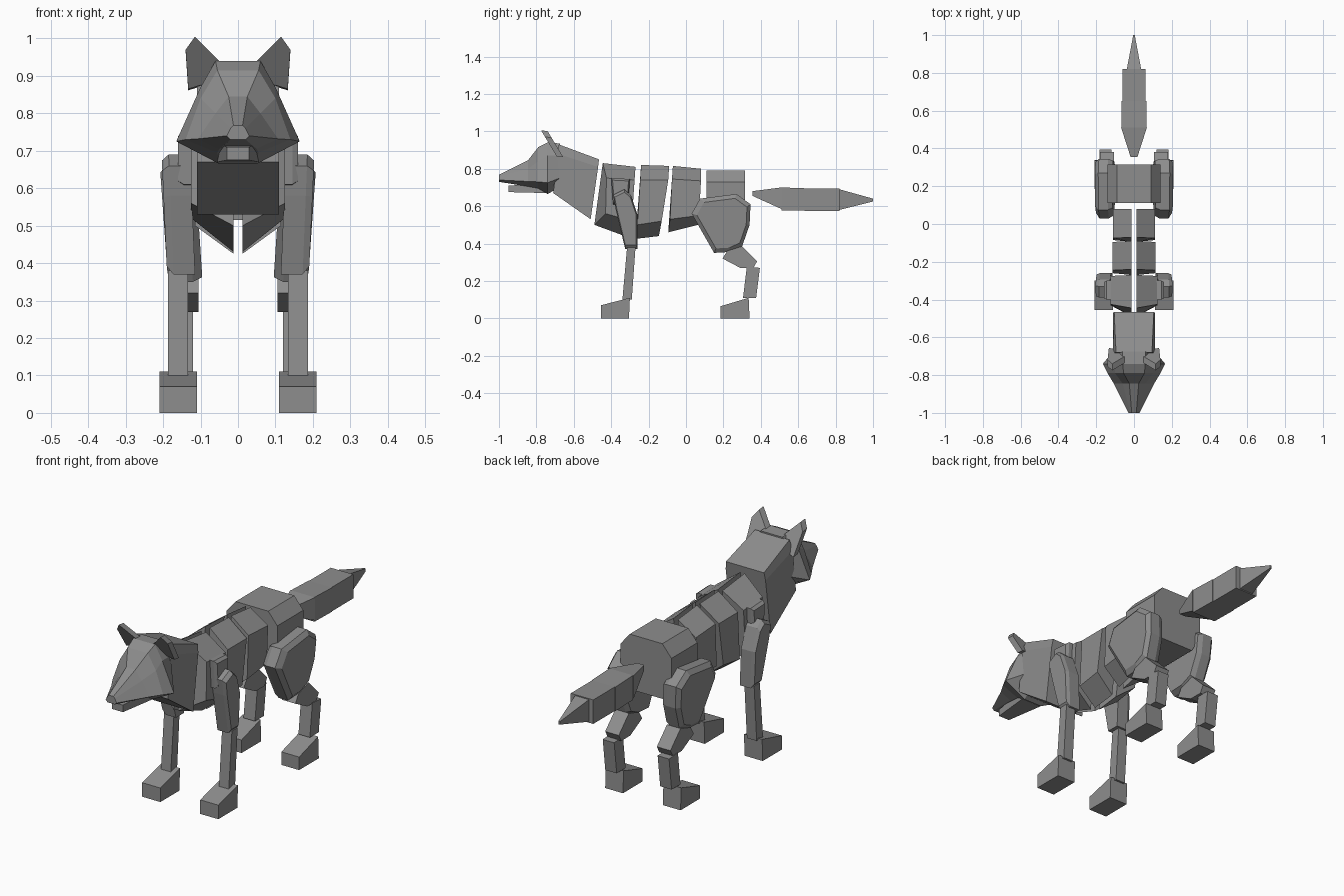
import bpy, bmesh

fur = bpy.data.materials.new("grey_fur")
fur.diffuse_color = (0.27, 0.27, 0.27, 1)


def loft(name, rings, mirror=False):
    """Skin a list of equal-length point rings, with capped ends."""
    bm = bmesh.new()
    loops = [[bm.verts.new(p) for p in r] for r in rings]
    n = len(loops[0])
    for a, b in zip(loops, loops[1:]):
        for i in range(n):
            j = (i + 1) % n
            bm.faces.new((a[i], a[j], b[j], b[i]))
    bm.faces.new(loops[0][::-1])
    bm.faces.new(loops[-1])
    bmesh.ops.recalc_face_normals(bm, faces=bm.faces)
    me = bpy.data.meshes.new(name)
    bm.to_mesh(me)
    bm.free()
    me.materials.append(fur)
    ob = bpy.data.objects.new(name, me)
    bpy.context.collection.objects.link(ob)
    if mirror:
        m = ob.modifiers.new("mirror", 'MIRROR')
        m.use_mirror_merge = False
    return ob


def side_part(name, profile, slices, lean=0.0):
    """Mirrored limb from a (y, z) side profile; slices are (x, profile scale)."""
    cy = sum(p[0] for p in profile) / len(profile)
    cz = sum(p[1] for p in profile) / len(profile)
    loft(name, [[(x + lean * (z - cz), cy + (y - cy) * s, cz + (z - cz) * s)
                 for y, z in profile] for x, s in slices], True)


def symmetric(y, half):
    """Full ring at depth y from right-half (x, z) points, top to bottom."""
    return [(x, y, z) for x, z in half] + [(-x, y, z) for x, z in half[::-1]]


# Torso: split half segments, each end = inner top, outer top, outer low, inner low (y, z)
def torso(name, width, front, back):
    xs = (0.012, width, width, 0.012)
    loft(name, [[(x, y, z) for x, (y, z) in zip(xs, end)] for end in (front, back)], True)


torso("chest", 0.125,
      [(-.445, .83), (-.425, .75), (-.43, .56), (-.49, .50)],
      [(-.27, .81), (-.275, .74), (-.29, .52), (-.30, .43)])
torso("ribs", 0.115,
      [(-.24, .82), (-.245, .74), (-.26, .50), (-.27, .425)],
      [(-.09, .815), (-.095, .74), (-.13, .52), (-.145, .44)])
torso("belly", 0.11,
      [(-.07, .815), (-.075, .745), (-.085, .53), (-.095, .46)],
      [(.08, .80), (.08, .735), (.07, .55), (.065, .50)])

# Hips
hip = [(.09, .79), (.14, .73), (.14, .60), (.09, .515)]
loft("hips", [symmetric(.11, hip), symmetric(.315, hip)])

# Neck: slanted block
loft("neck", [
    [(.095, -.68, .93), (.11, -.685, .88), (.11, -.71, .67),
     (-.11, -.71, .67), (-.11, -.685, .88), (-.095, -.68, .93)],
    [(.105, -.465, .85), (.11, -.47, .81), (.11, -.51, .53),
     (-.11, -.51, .53), (-.11, -.47, .81), (-.105, -.465, .85)]])

# Head: skull, wide cheeks, brow and pointed muzzle
loft("head", [
    symmetric(-.675, [(.06, .935), (.10, .87), (.11, .75), (.06, .70)]),
    symmetric(-.74, [(.06, .94), (.10, .87), (.165, .725), (.05, .665)]),
    symmetric(-.79, [(.055, .915), (.10, .84), (.14, .73), (.055, .695)]),
    symmetric(-.845, [(.025, .845), (.06, .80), (.107, .732), (.05, .705)]),
    symmetric(-1, [(.012, .768), (.02, .76), (.03, .74), (.02, .73)])])

# Lower jaw
loft("lower_jaw", [
    symmetric(-.75, [(.055, .72), (.055, .67)]),
    symmetric(-.95, [(.03, .71), (.03, .675)])])

# Ears: thin forward-leaning plates
ear = [(.115, 1.005), (.14, .97), (.133, .865), (.085, .88), (.035, .925)]
loft("ear", [[(x, -.775 + (1.005 - z) * .6 + d, z - d * .1) for x, z in ear]
             for d in (0, .035)], True)

# Front legs
side_part("shoulder", [(-.40, .75), (-.30, .745), (-.31, .60), (-.39, .61)],
          [(.11, 1), (.145, 1), (.16, .85)])
side_part("front_upper_leg",
          [(-.39, .66), (-.33, .69), (-.295, .66), (-.26, .555),
           (-.26, .37), (-.325, .37), (-.375, .58)],
          [(.122, 1), (.18, 1), (.198, .88)], .04)
side_part("front_lower_leg", [(-.315, .38), (-.27, .38), (-.29, .10), (-.34, .10)],
          [(.133, 1), (.187, 1)])
side_part("front_paw", [(-.455, .07), (-.30, .11), (-.305, 0), (-.455, 0)],
          [(.11, 1), (.21, 1)])

# Rear legs
side_part("thigh",
          [(.03, .56), (.075, .64), (.27, .665), (.345, .61),
           (.34, .50), (.30, .385), (.235, .355), (.15, .35)],
          [(.105, .92), (.13, 1), (.18, 1), (.198, .85)], .06)
side_part("shin", [(.195, .32), (.22, .36), (.30, .385), (.38, .305), (.36, .27), (.29, .27)],
          [(.105, 1), (.18, 1)])
side_part("hock", [(.325, .275), (.395, .27), (.375, .11), (.305, .11)],
          [(.12, 1), (.183, 1)])
side_part("rear_paw", [(.185, .065), (.335, .11), (.34, 0), (.185, 0)],
          [(.11, 1), (.208, 1)])


# Tail: tapered root, two blocks and a pointed tip
def tail(name, ends):
    loft(name, [symmetric(y, [(w, top), (w, low)]) for y, w, top, low in ends])


tail("tail_root", [(.355, .018, .68, .655), (.51, .068, .70, .585)])
tail("tail_base", [(.51, .065, .70, .578), (.65, .065, .695, .575)])
tail("tail_middle", [(.65, .062, .695, .575), (.82, .062, .695, .575)])
tail("tail_tip", [(.82, .038, .69, .58), (1.0, .004, .64, .625)])
